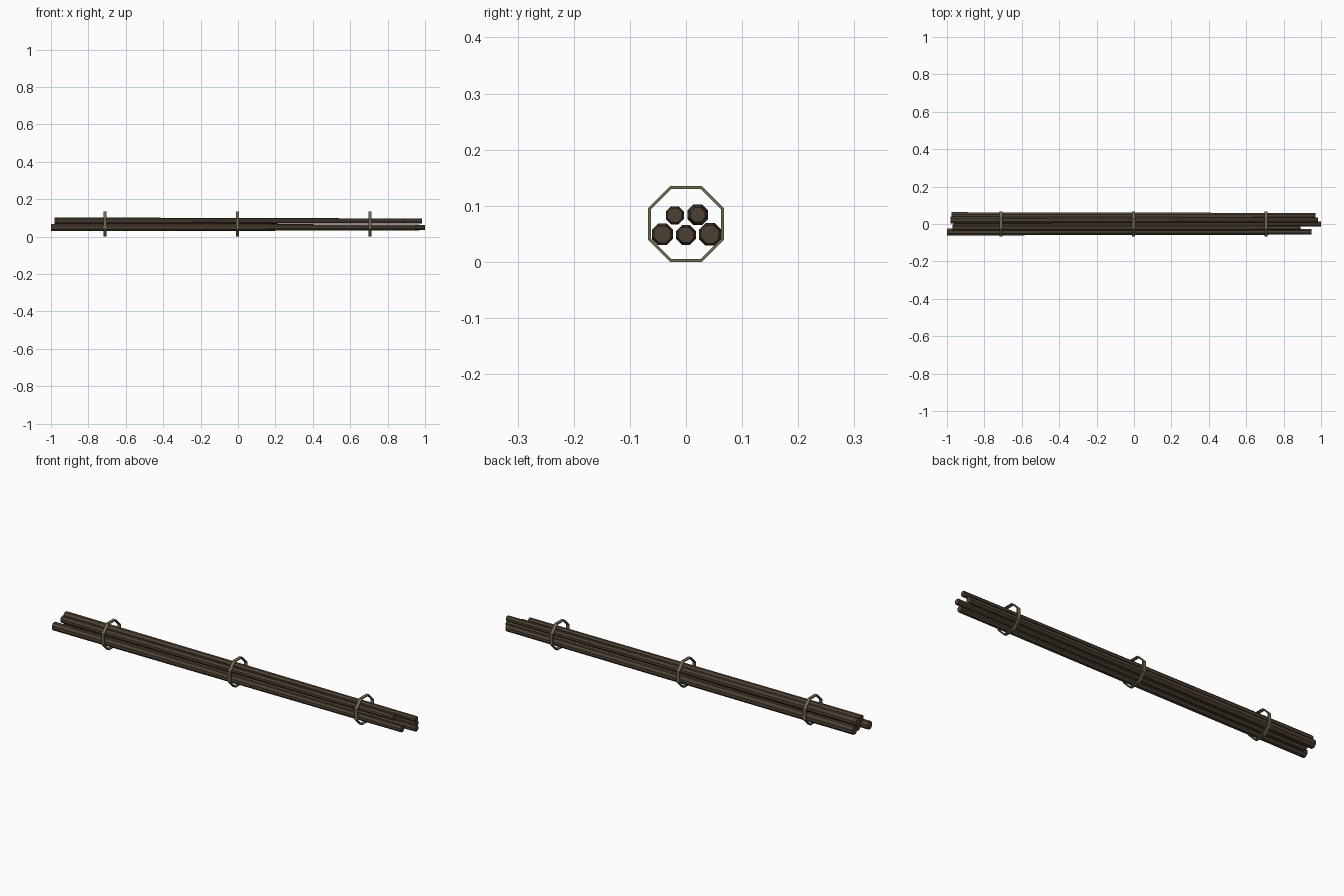
import bpy, bmesh, math

if "Cube" in bpy.data.objects:
    bpy.data.objects.remove(bpy.data.objects["Cube"])

SIDES = 8
STEP = 2 * math.pi / SIDES


def material(name, color):
    m = bpy.data.materials.new(name)
    m.diffuse_color = (*color, 1)
    m.use_nodes = True
    m.node_tree.nodes["Principled BSDF"].inputs["Base Color"].default_value = m.diffuse_color
    return m


BROWN = material("dark brown wood", (0.072, 0.052, 0.033))
CUT = material("cut wood", (0.095, 0.060, 0.032))
OLIVE = material("olive cord", (0.155, 0.153, 0.078))


def octagon(bm, x, y, z, r):
    """Octagon loop across x with flat sides up and down; r reaches the flats."""
    c = r / math.cos(STEP / 2)
    return [bm.verts.new((x, y + c * math.cos((i + 0.5) * STEP),
                          z + c * math.sin((i + 0.5) * STEP))) for i in range(SIDES)]


def bridge(bm, a, b):
    for i in range(SIDES):
        j = (i + 1) % SIDES
        bm.faces.new((a[i], a[j], b[j], b[i]))


def finish(bm, name, mats):
    bmesh.ops.recalc_face_normals(bm, faces=bm.faces)
    me = bpy.data.meshes.new(name)
    bm.to_mesh(me)
    bm.free()
    for m in mats:
        me.materials.append(m)
    ob = bpy.data.objects.new(name, me)
    bpy.context.collection.objects.link(ob)


def pole(name, x0, x1, y, z, r0, r1):
    bm = bmesh.new()
    a, b = octagon(bm, x0, y, z, r0), octagon(bm, x1, y, z, r1)
    bridge(bm, a, b)
    bm.faces.new(a).material_index = 1
    bm.faces.new(b)
    finish(bm, name, (BROWN, CUT))


def hoop(name, x, width=0.016, outer=0.0675, thick=0.005):
    bm = bmesh.new()
    h = width / 2
    loops = [octagon(bm, x + dx, 0, 0.0675, r) for dx, r in
             ((-h, outer), (h, outer), (h, outer - thick), (-h, outer - thick))]
    for k in range(4):
        bridge(bm, loops[k], loops[(k + 1) % 4])
    finish(bm, name, (OLIVE,))


# Tapered poles: three below, two resting above
pole("front_lower_pole", -1.0, 0.95, -0.042, 0.049, 0.0190, 0.0150)
pole("middle_lower_pole", -0.965, 1.0, 0.000, 0.048, 0.0175, 0.0135)
pole("back_lower_pole", -0.975, 0.97, 0.043, 0.049, 0.0200, 0.0160)
pole("front_upper_pole", -0.97, 0.89, -0.020, 0.083, 0.0160, 0.0130)
pole("back_upper_pole", -0.98, 0.985, 0.021, 0.084, 0.0185, 0.0130)

# Binding hoops
for side, x in (("left", -0.71), ("middle", -0.002), ("right", 0.707)):
    hoop(side + "_hoop", x)
